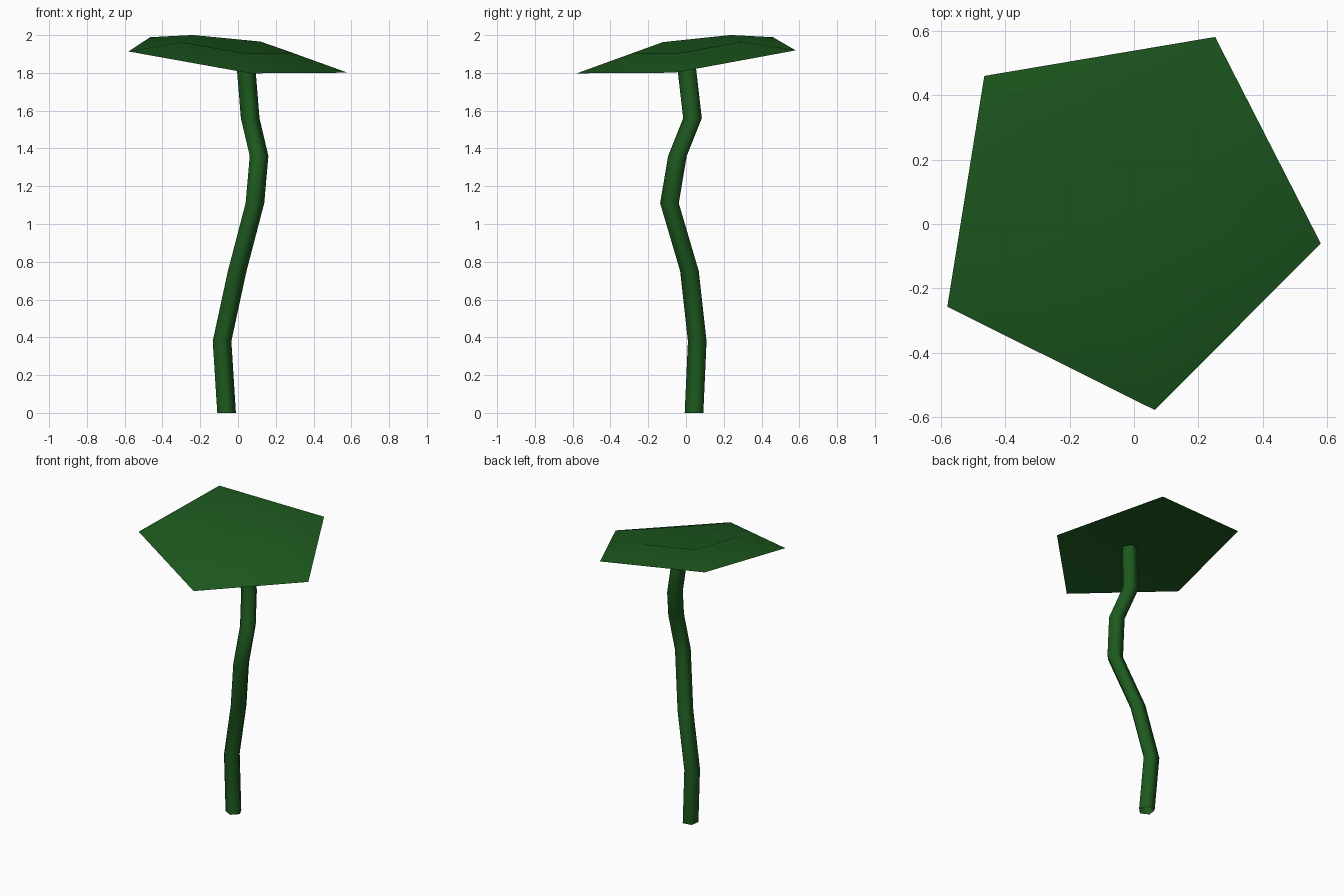
import bpy, bmesh, math
from mathutils import Vector

if "Cube" in bpy.data.objects:
    bpy.data.objects.remove(bpy.data.objects["Cube"], do_unlink=True)

green = bpy.data.materials.new("leaf green")
green.use_nodes = True
green.diffuse_color = (0.0125, 0.1, 0.0135, 1)
green.node_tree.nodes["Principled BSDF"].inputs["Base Color"].default_value = green.diffuse_color


def loft(name, rings, tip=None):
    """Skin a stack of equal-sided rings, optionally closing the last one to a point."""
    bm = bmesh.new()
    loops = [[bm.verts.new(p) for p in ring] for ring in rings]
    sides = len(loops[0])
    for low, high in zip(loops, loops[1:]):
        for i in range(sides):
            j = (i + 1) % sides
            bm.faces.new((low[i], low[j], high[j], high[i]))
    if tip:
        point = bm.verts.new(tip)
        for i in range(sides):
            bm.faces.new((loops[-1][i], loops[-1][(i + 1) % sides], point))
    mesh = bpy.data.meshes.new(name)
    bm.to_mesh(mesh)
    bm.free()
    obj = bpy.data.objects.new(name, mesh)
    bpy.context.collection.objects.link(obj)
    mesh.materials.append(green)
    bpy.ops.object.select_all(action='DESELECT')
    obj.select_set(True)
    bpy.context.view_layer.objects.active = obj
    bpy.ops.object.shade_smooth_by_angle(angle=math.radians(80))


# Crooked five-sided stem: level rings along a bent path
SIDES, RADIUS = 5, 0.0525
path = [(-0.063, 0.045, 0), (-0.087, 0.062, 0.38), (-0.007, 0.021, 0.75),
        (0.087, -0.085, 1.11), (0.109, -0.043, 1.36), (0.062, 0.037, 1.56),
        (0.036, 0.0, 1.88)]
angles = [math.radians(63) + math.tau * i / SIDES for i in range(SIDES)]
loft("stem", [[Vector(p) + RADIUS * Vector((math.cos(a), math.sin(a), 0)) for a in angles]
              for p in path])

# Tilted five-sided leaf: one thin sheet with a raised ring and a dimpled middle
slope = Vector((-0.118, 0.124))
normal = Vector((-slope.x, -slope.y, 1)).normalized()
outline = [(0.252, 0.581), (-0.465, 0.46), (-0.58, -0.257), (0.065, -0.578), (0.58, -0.06)]
rim = [Vector((x, y, 1.877 + slope.dot(Vector((x, y))))) for x, y in outline]
centre = sum(rim, Vector()) / len(rim)
ridge = [centre.lerp(p, 0.5) + normal * 0.065 for p in rim]
loft("leaf", [rim, ridge], centre)
